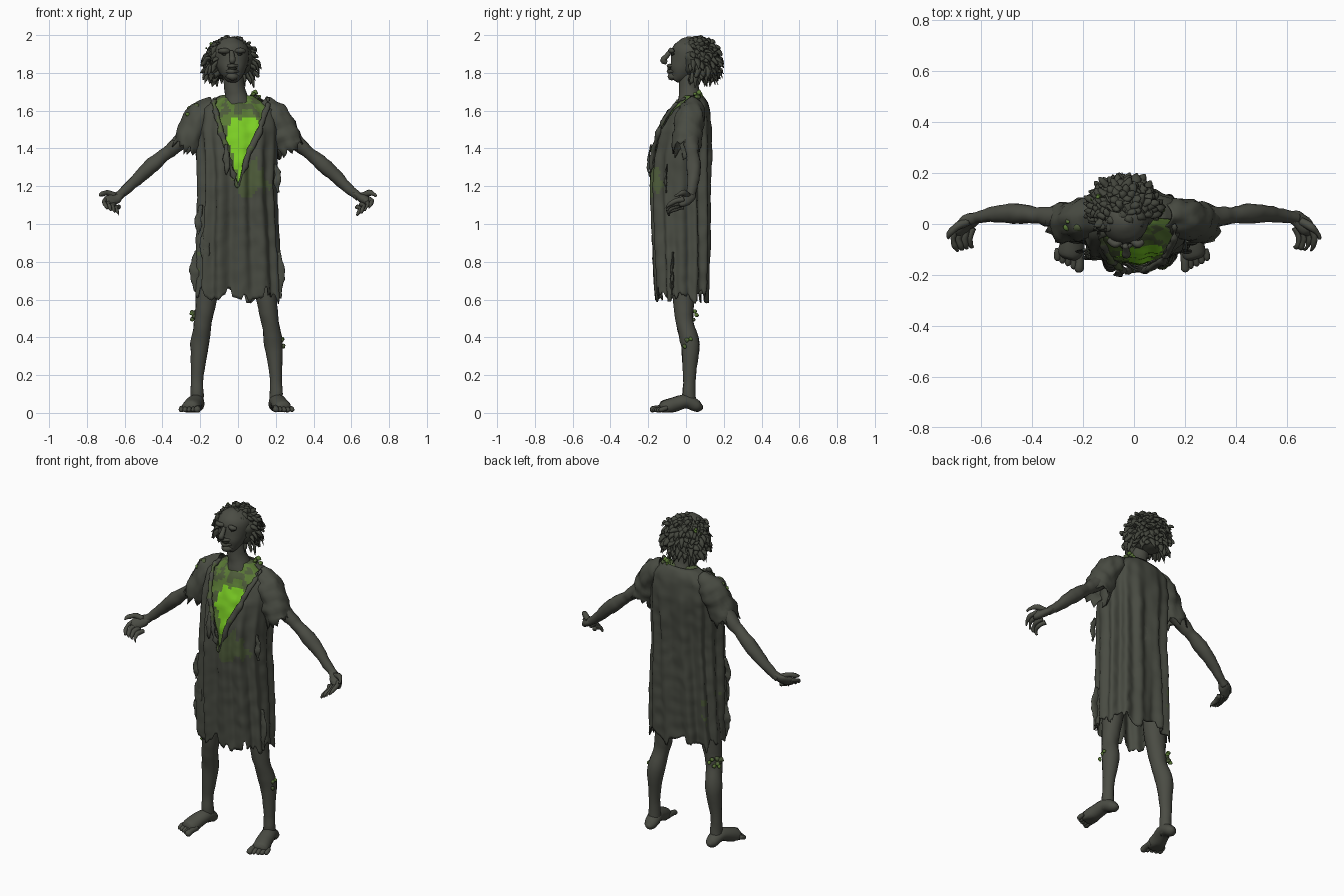
import bpy, bmesh, math, random
from mathutils import Vector, noise

random.seed(4)
if "Cube" in bpy.data.objects:
    bpy.data.objects.remove(bpy.data.objects["Cube"])


def material(name, rgb):
    m = bpy.data.materials.new(name)
    m.use_nodes = True
    m.diffuse_color = (*rgb, 1)
    m.node_tree.nodes["Principled BSDF"].inputs["Base Color"].default_value = (*rgb, 1)
    return m


cloth = material("grey cloth", (0.066, 0.071, 0.055))
skin = material("ashen skin", (0.07, 0.073, 0.058))
hair_mat = material("dark hair", (0.056, 0.06, 0.046))
moss = material("moss green", (0.1, 0.19, 0.035))
dim_moss = material("faded moss", (0.075, 0.105, 0.042))
glow = material("bright green", (0.2, 0.62, 0.018))
dark = material("dark hollow", (0.02, 0.022, 0.016))


def finish(bm, name, mats, rough=0.0, freq=25, thick=0.0):
    bmesh.ops.recalc_face_normals(bm, faces=bm.faces)
    bm.normal_update()
    for v in bm.verts:
        v.co += v.normal * noise.noise(v.co * freq) * rough
    for f in bm.faces:
        f.smooth = True
    me = bpy.data.meshes.new(name)
    bm.to_mesh(me)
    bm.free()
    for m in mats:
        me.materials.append(m)
    ob = bpy.data.objects.new(name, me)
    bpy.context.collection.objects.link(ob)
    if thick:
        mod = ob.modifiers.new("thickness", 'SOLIDIFY')
        mod.thickness = thick
    return ob


def spline(p0, p1, p2, p3, t):
    return 0.5 * (2 * p1 + (p2 - p0) * t + (2 * p0 - 5 * p1 + 4 * p2 - p3) * t * t
                  + (3 * p1 - p0 - 3 * p2 + p3) * t ** 3)


def tube(bm, pts, n=12, flat=1.0, ref=(0, 1, 0), steps=4, ragged=0.0, s=1):
    """Smooth tube along (x, y, z, radius) points; open and torn if ragged."""
    ps = [Vector((p[0] * s, *p[1:])) for p in pts]
    ps = [ps[0]] + ps + [ps[-1]]
    path = [spline(*ps[i:i + 4], k / steps) for i in range(len(ps) - 3) for k in range(steps)] + [ps[-1]]
    rings = []
    for i, p in enumerate(path):
        t = (path[min(i + 1, len(path) - 1)] - path[max(i - 1, 0)]).to_3d().normalized()
        side = t.cross(Vector(ref)).normalized()
        up = side.cross(t)
        ring = []
        for k in range(n):
            a = math.tau * k / n
            co = p.to_3d() + (side * math.cos(a) + up * math.sin(a) * flat) * max(p.w, 0.001)
            if ragged and i == len(path) - 1:
                co += t * random.uniform(-0.3, 1) * ragged
            ring.append(bm.verts.new(co))
        rings.append(ring)
    bridge(bm, rings)
    if not ragged:
        bm.faces.new(rings[0])
        bm.faces.new(rings[-1])


def bridge(bm, rings):
    for a, b in zip(rings, rings[1:]):
        for k in range(len(a)):
            j = (k + 1) % len(a)
            bm.faces.new((a[k], a[j], b[j], b[k]))


# Garment profile: height, half width, front y, back y
PROFILE = [(1.68, .10, -.03, .09), (1.65, .15, -.055, .115), (1.61, .195, -.09, .125),
           (1.5, .215, -.14, .135), (1.35, .205, -.17, .13), (1.2, .2, -.18, .125),
           (.9, .215, -.17, .125), (.6, .225, -.16, .115)]


def section(z):
    for a, b in zip(PROFILE, PROFILE[1:]):
        if z >= b[0]:
            t = (a[0] - z) / (a[0] - b[0])
            return [u + (v - u) * t for u, v in zip(a[1:], b[1:])]
    return PROFILE[-1][1:]


def body_point(a, z, fold, shrink=0.0):
    rx, front, back = section(z)
    c, s = math.cos(a), math.sin(a)
    c, s = [math.copysign(abs(w) ** 0.85, w) for w in (c, s)]
    f = fold * (noise.noise((c * 4, s * 4, z * 0.8)) + 0.5 * math.sin(13 * a + 2 * z)) - shrink
    return Vector(((rx + f) * c, (front + back) / 2 + ((back - front) / 2 + f) * s, z))


# Torn robe with folds, ragged hem and an open neckline
bm = bmesh.new()
COLS, ROWS = 128, 60
teeth = [random.uniform(0.56, 0.69) for _ in range(COLS // 2)]
rings = []
for r in range(ROWS + 1):
    z0 = 1.68 - 1.08 * r / ROWS
    ring = []
    for k in range(COLS):
        a = math.tau * k / COLS
        co = body_point(a, z0, 0.021 * min(1, (1.68 - z0) * 2.5))
        if z0 < 0.8:
            hem = teeth[k // 2] * 0.5 + 0.5 * (0.62 + 0.045 * math.sin(7 * a + 1))
            co.z = 0.8 - (0.8 - z0) * (0.8 - hem) / 0.2
        ring.append(bm.verts.new(co))
    rings.append(ring)
bridge(bm, rings)
tip = Vector((0, 0, 1.2))
planes = [Vector((.47, 0, .14)), Vector((-.47, 0, .17))]
for no in planes:
    bmesh.ops.bisect_plane(bm, geom=bm.verts[:] + bm.edges[:] + bm.faces[:], plane_co=tip, plane_no=no)
cut = []
for f in bm.faces:
    c = f.calc_center_median()
    n = noise.noise(c * 22)
    if c.y < 0.02 and all((c - tip).dot(no) > 0 for no in planes):
        cut.append(f)
    elif c.y < 0 and (c - Vector((.07, c.y, 1.24))).length + 0.05 * n < 0.085:
        f.material_index = 1
    elif c.x < -0.16 and n > 0.35 and 0.75 < c.z < 0.95:
        f.material_index = 1
bmesh.ops.delete(bm, geom=cut, context='FACES')
finish(bm, "robe", [cloth, dim_moss], 0.005, 18, 0.006)

# Hollow glowing chest under the robe
bm = bmesh.new()
rings = []
for r in range(41):
    z = 1.68 - 0.58 * r / 40
    rings.append([bm.verts.new(body_point(math.tau * k / 80, z, 0.006, 0.022)) for k in range(80)])
bridge(bm, rings)
bm.faces.new(rings[0])
for f in bm.faces:
    c = f.calc_center_median()
    n = noise.noise(c * 20)
    half = 0.075 if c.z > 1.42 else 0.02 + (c.z - 1.2) * 0.22
    lit = c.y < 0 and c.z < 1.56 + 0.02 * n and abs(c.x - 0.025) < half + 0.025 * n
    f.material_index = 1 if lit else (2 if n > 0.15 else 0)
finish(bm, "chest", [moss, glow, dim_moss], 0.008, 20)

# Curled torn collar edges
for name, s, top in (("right_collar", -1, .125), ("left_collar", 1, .155)):
    bm = bmesh.new()
    tube(bm, [(0, -.185, 1.19, .006), (.05 * s, -.18, 1.35, .014), (top * .74 * s, -.14, 1.5, .016),
              (top * s, -.07, 1.62, .013), (top * s, .0, 1.665, .008)], 8, 0.7, steps=8)
    for f in bm.faces:
        f.material_index = noise.noise(f.calc_center_median() * 14) > (0.0 if s < 0 else 0.3)
    finish(bm, name, [cloth, dim_moss], 0.014, 30)

for side, s in (("left", 1), ("right", -1)):
    # Sleeve with torn edge
    bm = bmesh.new()
    tube(bm, [(.12, .03, 1.635, .045), (.185, .025, 1.58, .075), (.24, .01, 1.49, .078),
              (.272, .005, 1.41, .078)], 28, 1, ragged=0.05, steps=6, s=s)
    finish(bm, side + "_sleeve", [cloth], 0.016, 22, 0.006)

    # Arm, palm, thumb and curled fingers
    bm = bmesh.new()
    tube(bm, [(.17, .03, 1.58, .05), (.27, .025, 1.47, .046), (.345, .03, 1.4, .038), (.39, .035, 1.365, .032),
              (.45, .04, 1.315, .04), (.52, .04, 1.25, .034), (.6, .03, 1.175, .025), (.64, .02, 1.145, .024)], 14, s=s)
    tube(bm, [(.61, .028, 1.165, .022), (.65, .012, 1.14, .036), (.68, -.02, 1.12, .036),
              (.685, -.04, 1.11, .02)], 12, 0.6, (-.6, 0, -.7), s=s)
    tube(bm, [(.655, .01, 1.15, .018), (.695, -.01, 1.165, .014), (.725, -.04, 1.155, .01),
              (.728, -.058, 1.148, .004)], 8, s=s)
    for i in range(4):
        x, z = .71 - .021 * i, 1.13 - .013 * i
        tube(bm, [(x - .015, -.015, z, .014), (x, -.055, z - .01, .012), (x - .008, -.088, z - .026, .011),
                  (x - .018, -.105 + .005 * i, z - .047, .005)], 8, 1, (1, 0, 0), s=s)
    finish(bm, side + "_arm", [skin], 0.006, 28)

    # Leg, foot and toes
    bm = bmesh.new()
    o = 0.0 if s > 0 else 0.015
    tube(bm, [(.11 + o, .0, .95, .07), (.14 + o, -.01, .7, .062), (.158 + o, -.012, .56, .052),
              (.172 + o, -.005, .47, .046), (.188 + o, .022, .36, .049), (.2 + o, .018, .2, .033),
              (.202 + o, .015, .1, .034), (.203 + o, .02, .03, .034)], 16, s=s)
    tube(bm, [(.2 + o, .088, .03, .012), (.2 + o, .06, .035, .036), (.208 + o, .0, .06, .043),
              (.222 + o, -.06, .045, .046), (.235 + o, -.115, .025, .048), (.24 + o, -.135, .02, .03)],
         14, 0.85, (0, 0, 1), s=s)
    for i in range(5):
        x, y = .196 + o + .021 * i, -.187 + .011 * i
        r = .017 if i == 0 else .012
        tube(bm, [(x, -.1, .026, r), (x + .004, y + .03, .022, r), (x + .006, y + .008, .014, r),
                  (x + .006, y, .01, .004)], 8, 1, (0, 0, 1), s=s)
    for v in bm.verts:
        v.co.z = max(v.co.z, 0.004)
    finish(bm, side + "_leg", [skin], 0.004, 22)

# Neck and head, tilted slightly to one side
bm = bmesh.new()
tube(bm, [(0, .03, 1.6, .09), (-.01, .02, 1.67, .062), (-.02, .015, 1.73, .053), (-.03, .02, 1.82, .055)], 16)
tube(bm, [(-.022, -.06, 1.762, .02), (-.025, -.04, 1.785, .05), (-.03, -.015, 1.825, .075),
          (-.035, .015, 1.875, .094), (-.038, .03, 1.925, .092), (-.04, .04, 1.965, .06),
          (-.04, .045, 1.98, .02)], 24, 1.05)
tube(bm, [(-.033, -.085, 1.915, .012), (-.031, -.105, 1.888, .014), (-.03, -.12, 1.868, .017),
          (-.03, -.1, 1.855, .01)], 8)
for z, y, r in ((1.838, -.088, .014), (1.808, -.088, .014), (1.782, -.076, .022)):
    tube(bm, [(-.06, y + .022, z, .006), (-.03, y, z, r), (.003, y + .022, z, .006)], 8)
for x in (-.075, .012):
    tube(bm, [(x - .025, -.062, 1.915, .01), (x, -.08, 1.92, .014), (x + .025, -.068, 1.915, .01)], 8)
finish(bm, "head", [skin], 0.005, 24)

# Dark mouth and eye hollows
bm = bmesh.new()
for x, y, z, w, h in ((-.029, -.092, 1.823, .022, .012), (-.07, -.073, 1.9, .016, .009), (.008, -.073, 1.9, .016, .009)):
    tube(bm, [(x - w, y + .01, z, .003), (x, y, z, h), (x + w, y + .01, z, .003)], 8, 0.5, (0, 1, 0))
finish(bm, "mouth_and_eyes", [dark])

# Matted hair cap with shaggy locks, leaving the face clear
bm = bmesh.new()
bmesh.ops.create_icosphere(bm, subdivisions=4, radius=1)
centre = Vector((-.04, .062, 1.868))
for v in bm.verts:
    v.co = centre + Vector((v.co.x * .122, v.co.y * .105, v.co.z * .112))
bmesh.ops.delete(bm, geom=[f for f in bm.faces if f.calc_center_median().y < 0 and f.calc_center_median().z < 1.92],
                 context='FACES')
for i in range(260):
    z = 1 - 1.75 * (i + .5) / 260
    a = i * 2.39996
    d = Vector((math.cos(a) * math.sqrt(1 - z * z), math.sin(a) * math.sqrt(1 - z * z), z))
    if d.y < -0.3 and z < 0.6 and -0.55 < d.x < 0.95:
        continue
    root = centre + Vector((d.x * .115, d.y * .1, d.z * .108))
    sway = Vector([random.uniform(-1, 1) for _ in range(3)]) * .022
    mid = root + d * .018 + sway * .5 - Vector((0, 0, .012))
    end = root + d * Vector((.024, .024, .012)).length * .8 + sway - Vector((0, 0, random.uniform(.02, .05)))
    end.z = min(end.z, 1.985)
    tube(bm, [(*root, .021), (*mid, .016), (*end, .002)], 6, 0.6, (.3, .5, .8), 3)
finish(bm, "hair", [hair_mat], 0.01, 30)

# Loose torn strips hanging on the robe
bm = bmesh.new()
for x, y, z, w, l in ((-.17, -.125, .98, .025, .2), (-.215, -.06, .86, .03, .22), (-.2, -.1, 1.1, .02, .16),
                      (.21, -.07, .85, .028, .24), (.2, -.1, 1.32, .018, .15), (-.06, -.185, 1.42, .016, .16)):
    tube(bm, [(x, y, z, w * .5), (x * 1.05, y * 1.06, z - l * .4, w), (x * 1.03, y * 1.08, z - l * .75, w * .8),
              (x * 1.06, y * 1.05, z - l, .002)], 10, 0.3)
finish(bm, "torn_strips", [cloth], 0.012, 30)

# Clumps of moss growth
for name, x, y, z, size, count in (("shoulder_moss", -.235, .01, 1.59, .035, 14), ("knee_moss", -.222, .03, .515, .032, 14),
                                   ("shin_moss", .222, .015, .37, .024, 7), ("hair_moss", -.15, .1, 1.94, .018, 4),
                                   ("neck_moss", .09, .06, 1.675, .03, 8)):
    bm = bmesh.new()
    for _ in range(count):
        p = Vector((x, y, z)) + Vector([random.uniform(-1, 1) * size for _ in range(3)])
        made = bmesh.ops.create_icosphere(bm, subdivisions=2, radius=random.uniform(.25, .5) * size)
        bmesh.ops.translate(bm, verts=made["verts"], vec=p)
    for f in bm.faces:
        f.material_index = noise.noise(f.calc_center_median() * 25) > 0
    finish(bm, name, [dim_moss, moss], 0.008, 60)
